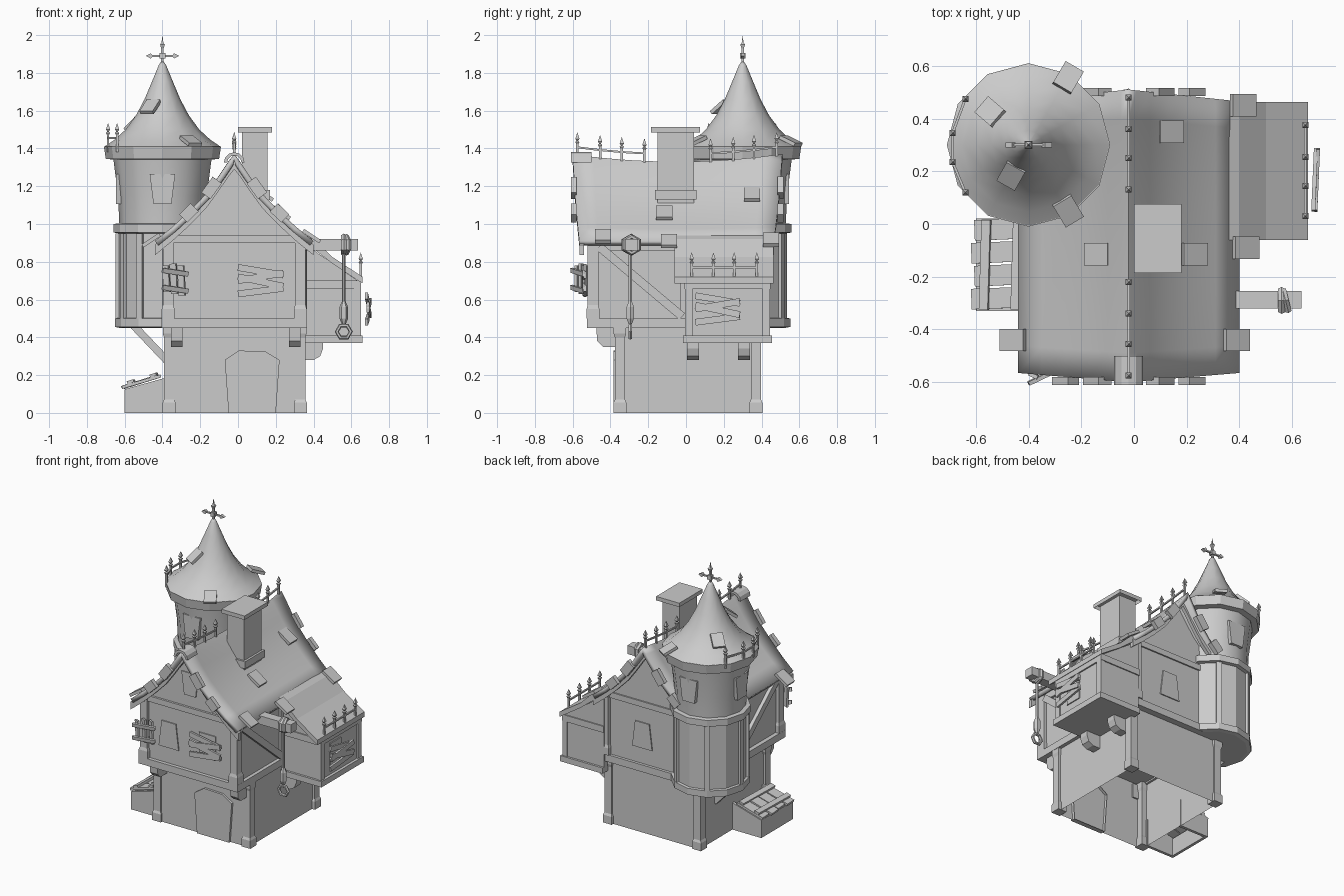
import bpy, bmesh, math
from mathutils import Vector as V, Matrix as M

if "Cube" in bpy.data.objects:
    bpy.data.objects.remove(bpy.data.objects["Cube"])

def finish(name, bm, smooth=False, mat=None):
    bmesh.ops.recalc_face_normals(bm, faces=bm.faces)
    me = bpy.data.meshes.new(name)
    bm.to_mesh(me); bm.free()
    ob = bpy.data.objects.new(name, me)
    bpy.context.collection.objects.link(ob)
    if mat: ob.matrix_world = mat
    if smooth:
        bpy.context.view_layer.objects.active = ob
        bpy.ops.object.select_all(action='DESELECT')
        ob.select_set(True)
        bpy.ops.object.shade_smooth_by_angle(angle=math.radians(40))
    return ob

def box(name, x0, x1, y0, y1, z0, z1, open_ends=False):
    bm = bmesh.new()
    bmesh.ops.create_cube(bm, size=1, matrix=M.Translation(((x0+x1)/2, (y0+y1)/2, (z0+z1)/2))
                          @ M.Diagonal((x1-x0, y1-y0, z1-z0, 1)))
    if open_ends:
        bmesh.ops.delete(bm, geom=[f for f in bm.faces if abs(f.normal.z) > .5], context='FACES')
    return finish(name, bm)

def prism(name, pts, axis, a, b):
    # 2D outline swept along x (pts = y,z) or y (pts = x,z)
    bm = bmesh.new()
    f = bm.faces.new([bm.verts.new((a, p, z) if axis == 'x' else (p, a, z)) for p, z in pts])
    r = bmesh.ops.extrude_face_region(bm, geom=[f])
    d = V((b-a, 0, 0)) if axis == 'x' else V((0, b-a, 0))
    bmesh.ops.translate(bm, vec=d, verts=[v for v in r['geom'] if isinstance(v, bmesh.types.BMVert)])
    return finish(name, bm)

def plank(name, p, q, w, t, n):
    # board from p to q, width w, thickness t along normal n
    p, q = V(p), V(q)
    X = (q-p).normalized(); Y = V(n).cross(X).normalized(); N = X.cross(Y)
    m = M((X*(q-p).length, Y*w, N*t)).transposed().to_4x4()
    bm = bmesh.new()
    bmesh.ops.create_cube(bm, size=1, matrix=M.Translation((p+q)/2) @ m)
    return finish(name, bm)

def lathe(name, prof, n, cx, cy, phase=0, smooth=False):
    bm = bmesh.new()
    rings = [[bm.verts.new((cx+r*math.cos(phase+2*math.pi*i/n), cy+r*math.sin(phase+2*math.pi*i/n), z))
              for i in range(n)] for r, z in prof]
    for A, B in zip(rings, rings[1:]):
        for i in range(n):
            bm.faces.new((A[i], A[(i+1) % n], B[(i+1) % n], B[i]))
    bm.faces.new(rings[0]); bm.faces.new(rings[-1])
    bmesh.ops.remove_doubles(bm, verts=bm.verts, dist=1e-4)
    return finish(name, bm, smooth)

def framed(name, loc, ang, pts, border=.02, depth=.025):
    # framed panel facing direction ang, outline in (sideways, up)
    a = math.radians(ang)
    n = V((math.cos(a), math.sin(a), 0)); u = V((-math.sin(a), math.cos(a), 0))
    m = M.Translation(loc) @ M((u, V((0, 0, 1)), n)).transposed().to_4x4()
    bm = bmesh.new()
    f = bm.faces.new([bm.verts.new((x, z, depth)) for x, z in pts])
    bm.normal_update()
    bmesh.ops.inset_region(bm, faces=[f], thickness=border)
    bmesh.ops.inset_region(bm, faces=[f], thickness=.0005, depth=-depth*.7)
    rim = [e for e in bm.edges if e.is_boundary]
    r = bmesh.ops.extrude_edge_only(bm, edges=rim)
    for v in r['geom']:
        if isinstance(v, bmesh.types.BMVert): v.co.z = -.02
    return finish(name, bm, mat=m)

def trap(wb, wt, h):
    return [(-wb/2, -h/2), (wb/2, -h/2), (wt/2, h/2), (-wt/2, h/2)]

def ring(name, loc, R, r, rot):
    bpy.ops.mesh.primitive_torus_add(major_segments=6, minor_segments=6, major_radius=R, minor_radius=r,
                                     location=loc, rotation=rot)
    bpy.context.object.name = name

def fence(name, pts, h=.125):
    for i, (x, y, z) in enumerate(pts):
        s = .009
        lathe(name+"_spike", [(s, z-.03), (s, z+h*.5), (.016, z+h*.58), (.006, z+h*.64), (.016, z+h*.72), (0, z+h)],
              4, x, y, math.pi/4)
        if i:
            a, b = V(pts[i-1]), V(pts[i])
            plank(name+"_rail", a+V((0, 0, .045)), b+V((0, 0, .045)), .01, .01, (0, 0, 1))

# Ground floor shell and corner posts
box("ground_floor", -.375, .34, -.37, .385, 0, .47, True)
for x in (-.365, .33):
    for y in (-.35, .37):
        k = 2**.5
        lathe("corner_post", [(.034*k, 0), (.034*k, .055), (.027*k, .07), (.027*k, .40), (.033*k, .42), (.033*k, .46)],
              4, x, y, math.pi/4)

# Sagging concave roof
RIDGE = -.02
CURVE = [(0, 1.33), (.03, 1.295), (.08, 1.225), (.15, 1.135), (.24, 1.05), (.33, .975), (.42, .91)]
def rz(x, y=-.05):
    d = abs(x-RIDGE)
    for (a, za), (b, zb) in zip(CURVE, CURVE[1:]):
        if d <= b or b == .42:
            z = za+(zb-za)*(d-a)/(b-a); break
    return z+.13*(y+.05)**2*max(0, 1-d/.42)
XS = [RIDGE-d for d, _ in CURVE[::-1]]+[RIDGE+d for d, _ in CURVE[1:]]
bm = bmesh.new()
NY = 10
grid = []
for x in XS:
    t = abs(x-RIDGE)/.42
    y0, y1 = -.60+.035*t, .51-.045*t
    grid.append([])
    for j in range(NY+1):
        y = y0+(y1-y0)*j/NY
        grid[-1].append(bm.verts.new((x, y, rz(x, y))))
for A, B in zip(grid, grid[1:]):
    for j in range(NY):
        bm.faces.new((A[j], B[j], B[j+1], A[j+1]))
roof = finish("main_roof", bm, True)
s = roof.modifiers.new("thickness", 'SOLIDIFY'); s.thickness = .03; s.offset = -1

# Upper floor with gables, and barge boards under the roof ends
inner = [x for x in XS if -.375 < x < .34]
xs = [.34]+inner[::-1]+[-.375]
prism("upper_floor", [(-.375, .46), (.34, .46)]+[(x, rz(x)-.02) for x in xs], 'y', -.50, .41)
for a, b in ((-.565, -.54), (.44, .465)):
    prism("barge_board", [(x, rz(x, a)-.02) for x in XS]+[(x, rz(x, a)-.075) for x in XS[::-1]], 'y', a, b)
for y, dx in ((-.595, .0), (.50, .0)):
    for x in (-.26, -.14, .10, .22):
        sx = 1 if x > RIDGE else -1
        plank("barge_clip", (x-.03, y, rz(x-.03, y)-.01), (x+.03, y, rz(x+.03, y)-.01), .06, .03, (0, 1, 0))
prism("ridge_cap", [(RIDGE+.055*math.cos(t*math.pi/6), 1.325+.055*math.sin(t*math.pi/6)) for t in range(7)]
      + [(RIDGE+.038*math.cos(t*math.pi/6), 1.325+.038*math.sin(t*math.pi/6)) for t in range(6, -1, -1)], 'y', -.61, -.50)

# Timber framing
for y0, y1 in ((-.525, -.46), (.38, .43)):
    box("sill_beam", -.405, .365, y0, y1, .45, .50)
    box("gable_beam", -.39, .355, y0+.01, y1-.01, .90, .94)
    for x in (-.37, .33):
        k = 2**.5
        lathe("upper_post", [(.034*k, .5), (.034*k, .55), (.028*k, .57), (.028*k, .93)], 4, x, (y0+y1)/2, math.pi/4)
for x0, x1 in ((-.405, -.36), (.325, .365)):
    box("side_sill", x0, x1, -.52, .42, .45, .50)
    box("side_plate", x0+.01, x1-.01, -.52, .42, .86, .91)
    box("side_post", x0+.01, x1-.01, -.03, .02, .48, .88)
for x in (-.385, .35):
    plank("diagonal_brace", (x, -.46, .88), (x, -.02, .51), .045, .03, (1, 0, 0))
for x in (-.355, .27):
    prism("front_bracket", [(-.36, .35), (-.44, .35), (-.47, .38), (-.475, .45), (-.36, .45)], 'y'.replace('y', 'x'), x, x+.06)

# Front and back windows, door
framed("front_window", (-.185, -.50, .70), -90, trap(.155, .11, .18))
framed("gable_window", (-.02, -.50, 1.10), -90, trap(.09, .13, .16))
framed("back_window", (.05, .41, .70), 90, trap(.155, .11, .18))
framed("boarded_window", (.115, -.50, .70), -90, trap(.13, .13, .17))
framed("annex_window", (.64, .165, .55), 0, trap(.12, .12, .16))
framed("door", (.075, -.37, 0), -90, [(-.125, 0), (.125, 0), (.145, .28), (.07, .325), (-.07, .33), (-.145, .28)], .035, .05)
for i, (dz, tilt) in enumerate(((-.055, .015), (-.005, -.025), (.05, -.02), (.02, .02))):
    plank("front_board", (.0, -.535-.006*(i % 2), .70+dz-tilt), (.24, -.535-.006*(i % 2), .70+dz+tilt), .035, .015, (0, -1, 0))
    plank("annex_board", (.68+.008*(i % 2), .05, .55+dz-tilt), (.69+.008*(i % 2), .285, .55+dz+tilt), .035, .015, (1, 0, 0))

# Hanging shutter beside the front window
n = (-.45, -.9, 0)
for i in range(3):
    x, y = -.295-.04*i, -.535-.02*i
    plank("shutter_plank", (x, y, .62+.01*i), (x-.008, y, .78+.01*(i % 2)), .036, .015, n)
for z in (.655, .745):
    plank("shutter_slat", (-.265, -.54, z-.01), (-.40, -.605, z+.01), .025, .015, n)

# Side annex with lean-to roof
prism("annex", [(.33, .40), (.64, .40), (.64, .695), (.33, .91)], 'y', .0, .44)
box("annex_floor", .33, .66, -.015, .455, .37, .41)
box("annex_band", .33, .65, -.008, .448, .655, .70)
prism("annex_roof", [(.36, .94), (.40, .92), (.50, .825), (.66, .72), (.66, .685), (.50, .79), (.36, .90)], 'y', -.06, .462)
for y in (.005, .275):
    prism("annex_bracket", [(.33, .28), (.40, .28), (.435, .30), (.45, .34), (.45, .38), (.33, .38)], 'y', y, y+.065)
for y in (.015, .425):
    box("annex_post", .615, .65, y-.02, y+.02, .40, .68)

# Chimney
lathe("chimney_shaft", [(.067*2**.5, 1.0), (.067*2**.5, 1.49)], 4, 0, 0, math.pi/4)
sh = bpy.context.collection.objects["chimney_shaft"]
sh.scale = (1, 1.45, 1); sh.location = (.088, -.055, 0)
box("chimney_base", .01, .17, -.165, .055, 1.13, 1.18)
cap = framed("chimney_cap", (.09, -.055, 1.505), 90, [(-.09, -.13), (.09, -.13), (.09, .13), (-.09, .13)], .027, .025)
cap.matrix_world = M.Translation((.09, -.055, 1.505))

# Round tower
TX, TY = -.40, .30
lathe("tower_lower", [(.235, .46), (.235, .98)], 12, TX, TY)
lathe("tower_base_ring", [(.225, .45), (.252, .455), (.252, .50), (.225, .505)], 12, TX, TY)
lathe("tower_mid_ring", [(.23, .95), (.258, .955), (.258, 1.0), (.22, 1.005)], 12, TX, TY)
lathe("tower_upper", [(.228, .99), (.235, 1.15), (.262, 1.36)], 12, TX, TY, 0, True)
lathe("tower_eave", [(.25, 1.34), (.30, 1.345), (.31, 1.41), (.2, 1.415)], 12, TX, TY)
lathe("tower_roof", [(.31, 1.408), (.255, 1.445), (.195, 1.50), (.14, 1.575), (.095, 1.66), (.055, 1.755), (.02, 1.84), (0, 1.87)],
      12, TX, TY, 0, True)
for i in range(12):
    a = math.radians(30*i)
    c, s_ = math.cos(a), math.sin(a)
    if i % 2 == 0 or i == 7:
        plank("tower_stud", (TX+.237*c, TY+.237*s_, .50), (TX+.237*c, TY+.237*s_, .95), .035, .022, (c, s_, 0))
for ang in (-90, 180, 90):
    a = math.radians(ang)
    framed("tower_window", (TX+.236*math.cos(a), TY+.236*math.sin(a), 1.185), ang, trap(.095, .135, .16), .02, .035)
plank("tower_strut", (-.56, .2, .47), (-.37, .2, .27), .04, .04, (0, 1, 0))

# Tower finial cross
lathe("finial", [(.010, 1.84), (.009, 1.93), (.018, 1.95), (.007, 1.96), (0, 2.0)], 4, TX, TY, math.pi/4)
box("finial_hub", TX-.015, TX+.015, TY-.015, TY+.015, 1.875, 1.905)
plank("finial_arm", (TX-.07, TY, 1.89), (TX+.07, TY, 1.89), .01, .01, (0, 0, 1))
for sx in (-1, 1):
    prism("finial_tip", [(TX+sx*.05, 1.89), (TX+sx*.062, 1.904), (TX+sx*.088, 1.89), (TX+sx*.062, 1.876)], 'y', TY-.01, TY+.01)

# Spiked fences on ridge, annex and tower
for ys in ((-.575, -.455, -.34, -.22), (.13, .25, .36, .48)):
    fence("ridge_fence", [(RIDGE, y, rz(RIDGE, y)-.005) for y in ys])
fence("annex_fence", [(.65, y, .725) for y in (.03, .145, .255, .375)])
fence("tower_fence", [(-.64, .475, 1.41), (-.688, .345, 1.41), (-.688, .235, 1.41), (-.64, .12, 1.41)])

# Loose shingles
for x, y in ((-.14, -.115), (.23, -.115), (.425, -.09), (-.46, -.44), (.39, -.44), (.14, .35), (.415, .45)):
    sx = 1 if x > RIDGE else -1
    d = V((sx*.045, 0, -.03)); p = V((x, y, rz(x, y)+.018))
    plank("loose_shingle", p-d, p+d, .085, .02, (sx*.4, 0, 1))
for x, y, z in ((-.25, .555, 1.44), (-.545, .425, 1.53), (-.465, .185, 1.62), (-.25, .05, 1.44)):
    o = V((x-TX, y-TY, 0)).normalized()
    st = .7 if z < 1.5 else 1.3
    d = (o-V((0, 0, st*.6))).normalized()*.05
    p = V((x, y, z))
    plank("tower_shingle", p-d, p+d, .08, .02, o*.6+V((0, 0, 1)))

# Hoist beam with rope, weight and ring
box("hoist_beam", .33, .635, -.32, -.255, .86, .92)
ring("hoist_lashing", (.56, -.29, .89), .043, .016, (0, math.pi/2, 0))
ring("hoist_lashing", (.575, -.29, .89), .043, .014, (.2, math.pi/2, .45))
lathe("hoist_rope", [(.010, .86), (.010, .59), (.023, .56), (.023, .50), (.01, .47)], 6, .56, -.295)
ring("hoist_ring", (.56, -.295, .43), .037, .011, (math.pi/2, 0, 0))

# Cellar hatch with slanted planks
hatch = [(-.60, 0), (-.37, 0), (-.37, .19), (-.60, .125)]
for y in (-.33, .0):
    prism("hatch_side", hatch, 'y', y, y+.02)
box("hatch_front", -.60, -.58, -.33, .02, 0, .125)
for i in range(4):
    y = -.285+.087*i
    plank("hatch_plank", (-.615+.012*(i % 2), y, .135), (-.41-.008*(i % 3), y+.008, .195), .078, .016, (-.3, 0, 1))
for x, z in ((-.57, .165), (-.45, .20)):
    plank("hatch_batten", (x, -.325, z), (x+.01, .015, z), .035, .016, (-.3, 0, 1))
